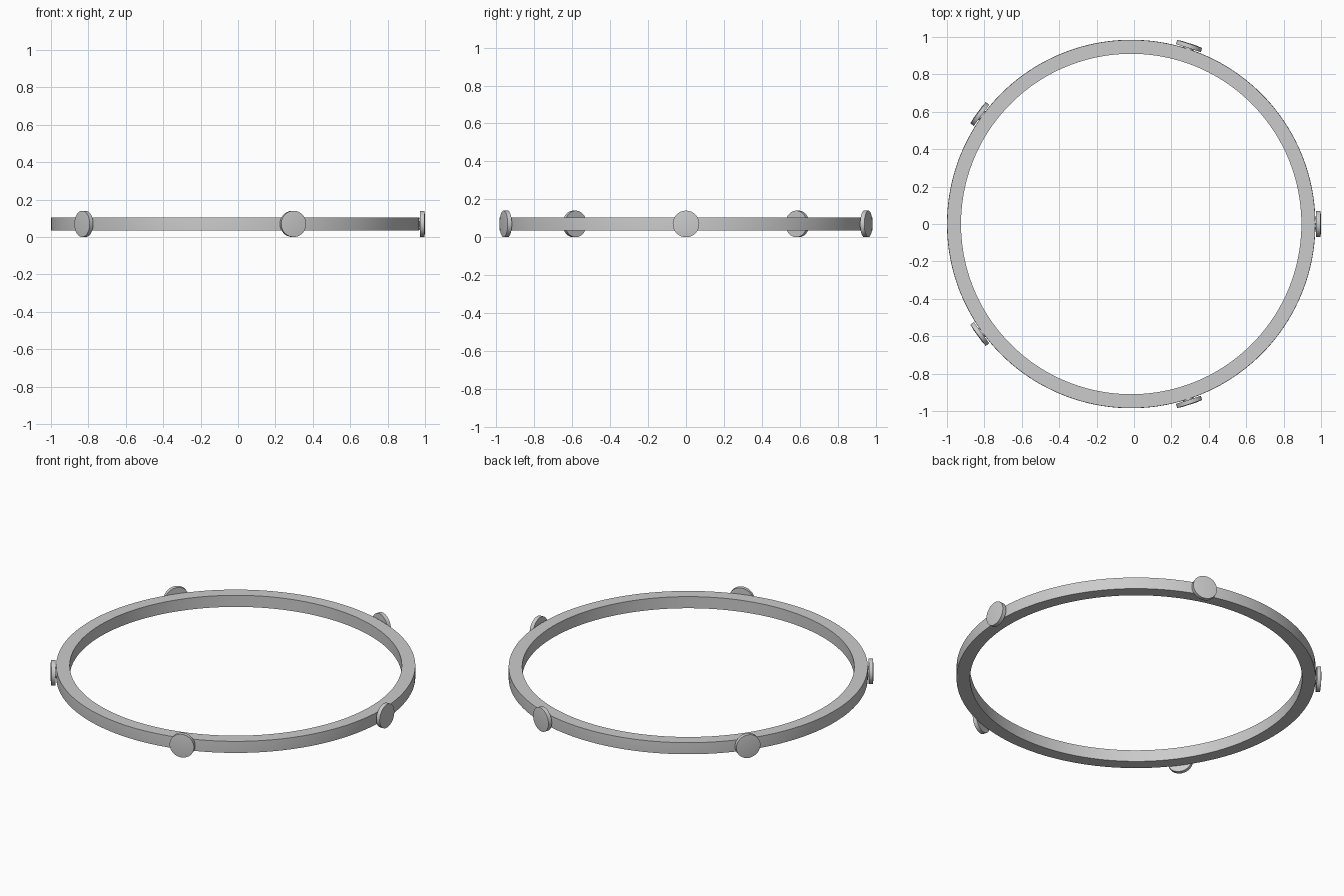
import bpy, math
from mathutils import Matrix

if "Cube" in bpy.data.objects:
    bpy.data.objects.remove(bpy.data.objects["Cube"])

CENTRE = (-0.015, 0, 0.07)

grey = bpy.data.materials.new("light grey")
grey.diffuse_color = (0.6, 0.6, 0.6, 1)
grey.use_nodes = True
grey.node_tree.nodes["Principled BSDF"].inputs["Base Color"].default_value = grey.diffuse_color


def lathe(name, profile, steps, matrix, closed=False):
    """Revolve (radius, height) points about z; cap the ends unless closed."""
    n = len(profile)
    verts = [(r * math.cos(2 * math.pi * i / steps), r * math.sin(2 * math.pi * i / steps), h)
             for i in range(steps) for r, h in profile]
    faces = []
    for i in range(steps):
        a, b = i * n, (i + 1) % steps * n
        for j in range(n if closed else n - 1):
            k = (j + 1) % n
            faces.append((a + j, b + j, b + k, a + k))
    if not closed:
        faces.append([i * n for i in reversed(range(steps))])
        faces.append([i * n + n - 1 for i in range(steps)])
    mesh = bpy.data.meshes.new(name)
    mesh.from_pydata(verts, [], faces)
    mesh.materials.append(grey)
    obj = bpy.data.objects.new(name, mesh)
    obj.matrix_world = matrix
    bpy.context.collection.objects.link(obj)
    bpy.ops.object.select_all(action='DESELECT')
    obj.select_set(True)
    bpy.context.view_layer.objects.active = obj
    bpy.ops.object.shade_smooth_by_angle(angle=math.radians(30))
    return obj


# Flat hoop with a barely raised line round the middle of its outer wall
lathe("hoop", [(0.91, -0.035), (0.984, -0.035), (0.985, 0), (0.984, 0.035), (0.91, 0.035)],
      160, Matrix.Translation(CENTRE), closed=True)

# Five round studs facing outward, each with a short pin into the hoop
for i in range(5):
    place = (Matrix.Translation(CENTRE) @ Matrix.Rotation(math.radians(72 * i), 4, 'Z')
             @ Matrix.Rotation(math.radians(90), 4, 'Y'))
    lathe(f"stud_{i + 1}", [(0.03, 0.975), (0.03, 0.989), (0.07, 0.989),
                            (0.07, 1.012), (0.04, 1.015)], 48, place)
